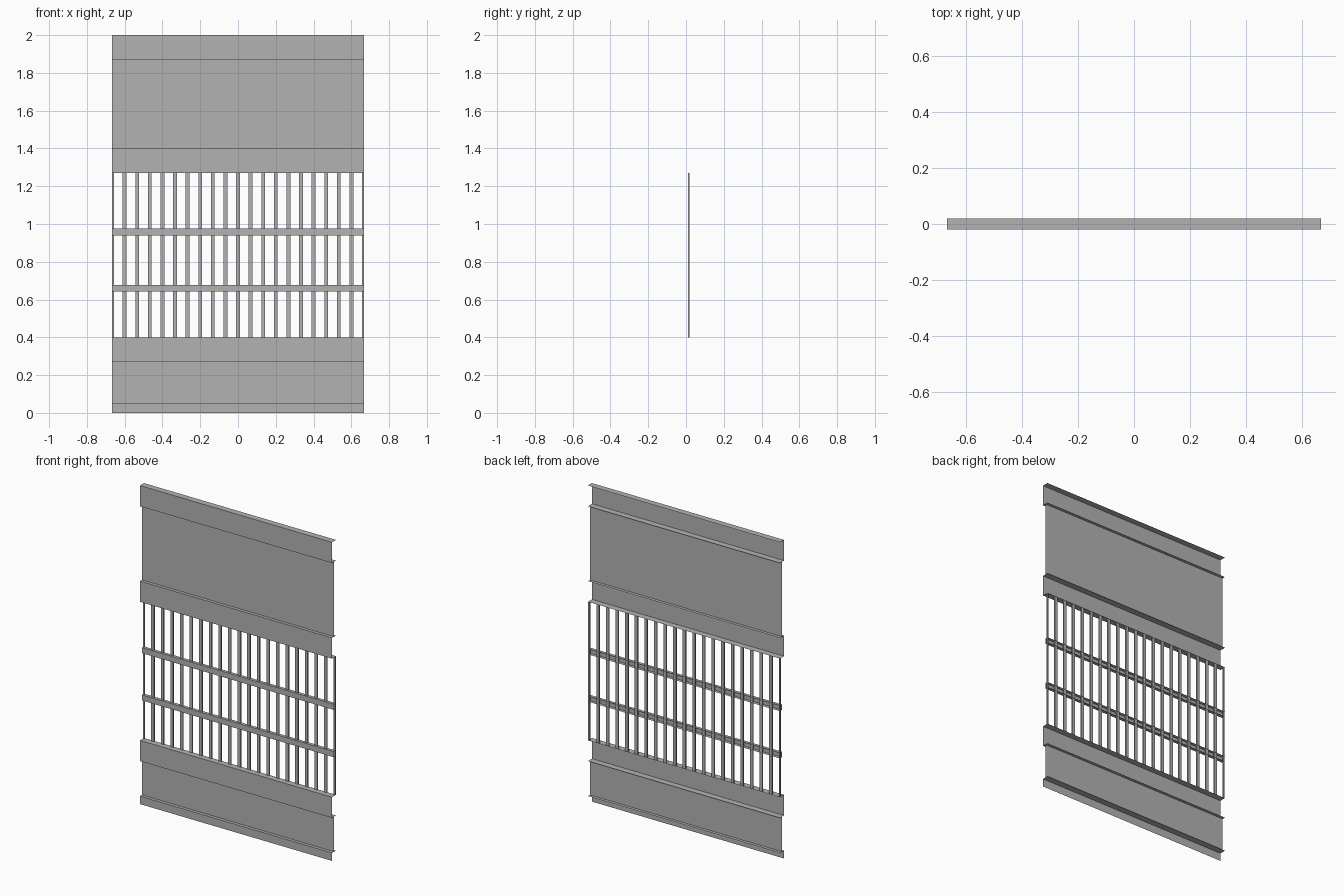
import bpy
import bmesh

cube = bpy.data.objects.get("Cube")
if cube:
    bpy.data.objects.remove(cube, do_unlink=True)

HALF = 0.667             # half width of the whole gate
FRONT, BACK = -0.02, 0.02

steel = bpy.data.materials.new("grey_steel")
steel.use_nodes = True
GREY = (0.45, 0.45, 0.45, 1)
steel.diffuse_color = GREY
steel.node_tree.nodes["Principled BSDF"].inputs["Base Color"].default_value = GREY


def finish(name, bm):
    mesh = bpy.data.meshes.new(name)
    bm.to_mesh(mesh)
    bm.free()
    mesh.materials.append(steel)
    obj = bpy.data.objects.new(name, mesh)
    bpy.context.collection.objects.link(obj)
    return obj


def folded_sheet(name, profile):
    """Sweep an open (y, z) profile across the full width as thin sheet."""
    bm = bmesh.new()
    rows = [[bm.verts.new((x, y, z)) for y, z in profile] for x in (-HALF, HALF)]
    for i in range(len(profile) - 1):
        bm.faces.new((rows[0][i], rows[1][i], rows[1][i + 1], rows[0][i + 1]))
    return finish(name, bm)


def channel(name, low, high, front=FRONT):
    """Open-backed channel with a flange above and below."""
    return folded_sheet(name, [(BACK, low), (front, low), (front, high), (BACK, high)])


# Horizontal channels
channel("top_channel", 1.87, 2.0)
channel("upper_channel", 1.27, 1.40)
channel("lower_channel", 0.27, 0.40)
folded_sheet("bottom_edge", [(FRONT, 0), (FRONT, 0.05), (BACK, 0.05)])

# Flat infill panels set midway in the channels
folded_sheet("upper_panel", [(0, 1.40), (0, 1.87)])
folded_sheet("lower_panel", [(0, 0.05), (0, 0.27)])

# Slim rails crossing the bars
channel("upper_rail", 0.94, 0.975, front=0)
channel("lower_rail", 0.643, 0.678, front=0)

# Vertical bars, the outermost two trimmed to the gate width
BARS = 21
bm = bmesh.new()
for i in range(BARS):
    centre = -HALF + 2 * HALF * i / (BARS - 1)
    left, right = max(centre - 0.01, -HALF), min(centre + 0.01, HALF)
    box = bmesh.ops.create_cube(bm, size=1)["verts"]
    bmesh.ops.scale(bm, vec=(right - left, 0.008, 0.87), verts=box)
    bmesh.ops.translate(bm, vec=((left + right) / 2, 0.014, 0.835), verts=box)
finish("vertical_bars", bm)
